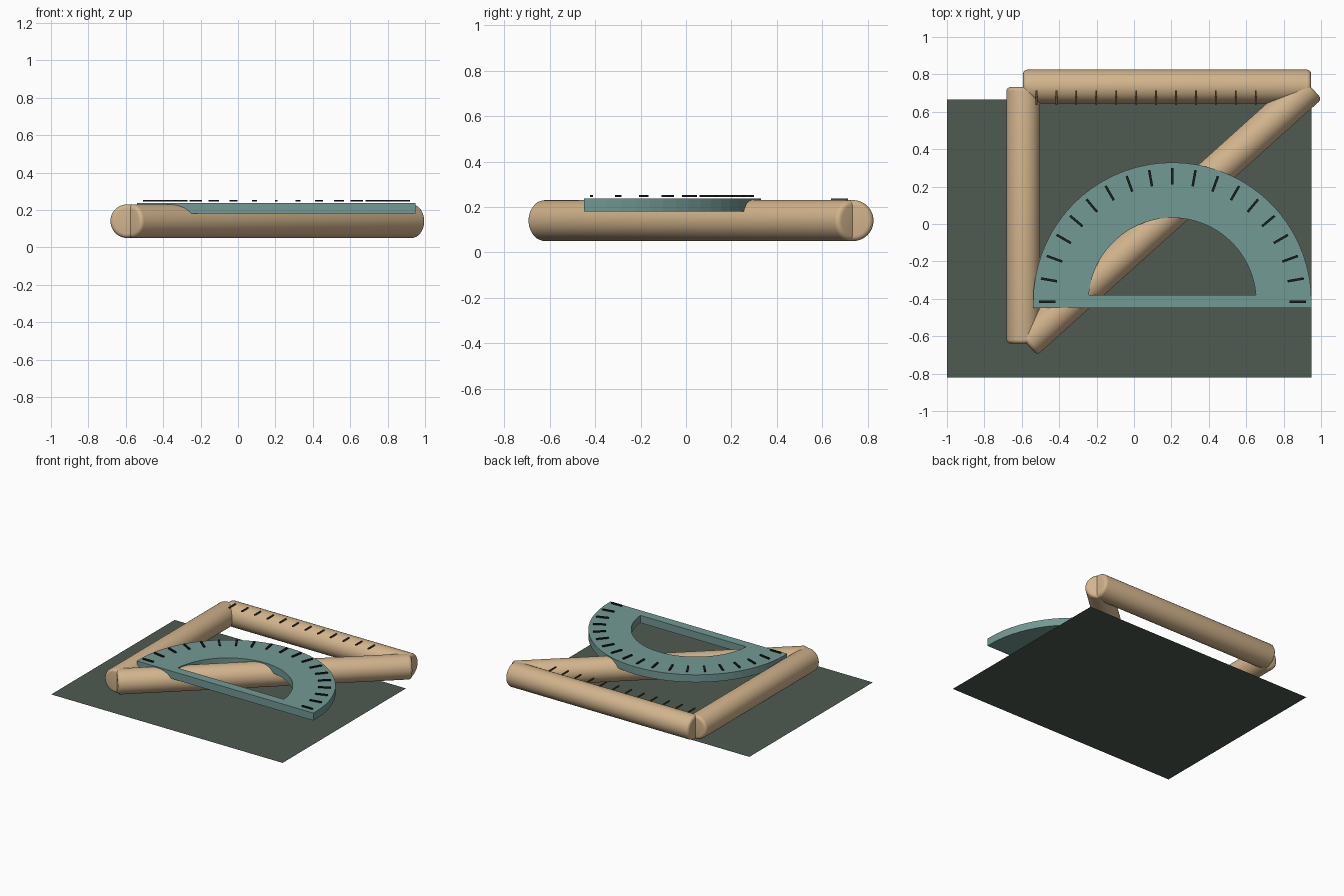
import bpy, bmesh, math
from mathutils import Vector, Matrix

if "Cube" in bpy.data.objects:
    bpy.data.objects.remove(bpy.data.objects["Cube"])


def material(name, rgb):
    m = bpy.data.materials.new(name)
    m.diffuse_color = (*rgb, 1)
    m.use_nodes = True
    m.node_tree.nodes["Principled BSDF"].inputs["Base Color"].default_value = m.diffuse_color
    return m


TAN = material("tan wood", (0.645, 0.456, 0.262))
TEAL = material("muted teal", (0.17, 0.32, 0.295))
GREEN = material("chalkboard green", (0.077, 0.104, 0.082))
BLACK = material("black ink", (0.01, 0.014, 0.014))
BROWN = material("brown ink", (0.09, 0.06, 0.03))


def add_object(name, bm, mat):
    bmesh.ops.recalc_face_normals(bm, faces=bm.faces)
    mesh = bpy.data.meshes.new(name)
    bm.to_mesh(mesh)
    bm.free()
    mesh.materials.append(mat)
    obj = bpy.data.objects.new(name, mesh)
    bpy.context.collection.objects.link(obj)
    return obj


def smooth(obj, degrees):
    bpy.ops.object.select_all(action='DESELECT')
    obj.select_set(True)
    bpy.context.view_layer.objects.active = obj
    bpy.ops.object.shade_smooth_by_angle(angle=math.radians(degrees))


def add_bar(name, start, end, radius=0.09, z=0.14):
    """Round bar with softened ends, lying between two points."""
    a, b = Vector((*start, z)), Vector((*end, z))
    turn = (b - a).to_track_quat('Z', 'Y').to_matrix().to_4x4()
    bm = bmesh.new()
    bmesh.ops.create_cone(bm, cap_ends=True, segments=48, radius1=radius,
                          radius2=radius, depth=(b - a).length,
                          matrix=Matrix.Translation((a + b) / 2) @ turn)
    rims = [e for e in bm.edges if any(len(f.verts) > 4 for f in e.link_faces)]
    bmesh.ops.bevel(bm, geom=rims, offset=0.022, segments=4, profile=0.5, affect='EDGES')
    smooth(add_object(name, bm, TAN), 40)


def add_box(bm, centre, size, angle=0):
    bmesh.ops.create_cube(bm, size=1, matrix=Matrix.Translation(centre)
                          @ Matrix.Rotation(angle, 4, 'Z') @ Matrix.Diagonal((*size, 1)))


# Flat board
bm = bmesh.new()
bm.faces.new([bm.verts.new((x, y, 0)) for x, y in
              ((-1, -0.82), (0.95, -0.82), (0.95, 0.665), (-1, 0.665))])
bm.faces.ensure_lookup_table()
board = add_object("board", bm, GREEN)
if board.data.polygons[0].normal.z < 0:
    board.data.flip_normals()

# Triangle of round bars
add_bar("left_bar", (-0.592, -0.64), (-0.592, 0.732))
add_bar("ruler_bar", (-0.593, 0.735), (0.947, 0.735))
add_bar("diagonal_bar", (-0.578, -0.635), (0.944, 0.735))

# Ruler marks along the inner side of the back bar
bm = bmesh.new()
for i in range(12):
    add_box(bm, (-0.521 + 0.1065 * i, 0.675, 0.232), (0.009, 0.075, 0.009))
add_object("ruler_marks", bm, BROWN)

# Protractor: half ring joined to a straight base, as one extruded outline
CX, CY, OUTER, INNER, STEPS = 0.205, -0.415, 0.744, 0.448, 36
LOW, HIGH, BASE, LEDGE = 0.18, 0.237, -0.448, -0.38


def arc(radius, y_start):
    first = math.asin((y_start - CY) / radius)
    span = math.pi - 2 * first
    return [(CX + radius * math.cos(first + span * i / STEPS),
             CY + radius * math.sin(first + span * i / STEPS)) for i in range(STEPS + 1)]


bm = bmesh.new()
outer = [bm.verts.new((x, y, LOW)) for x, y in arc(OUTER, CY)]
inner = [bm.verts.new((x, y, LOW)) for x, y in arc(INNER, LEDGE)]
right = bm.verts.new((CX + OUTER, BASE, LOW))
left = bm.verts.new((CX - OUTER, BASE, LOW))
for i in range(STEPS):
    bm.faces.new((outer[i], outer[i + 1], inner[i + 1], inner[i]))
bm.faces.new((right, outer[0], inner[0], inner[-1], outer[-1], left))
grown = bmesh.ops.extrude_face_region(bm, geom=bm.faces[:], use_keep_orig=True)
bmesh.ops.translate(bm, vec=(0, 0, HIGH - LOW),
                    verts=[g for g in grown["geom"] if isinstance(g, bmesh.types.BMVert)])
add_object("protractor", bm, TEAL)

# Degree marks every ten degrees, just above the protractor
bm = bmesh.new()
for i in range(19):
    a = math.radians(10 * i)
    add_box(bm, (CX + 0.67 * math.cos(a), CY + 0.67 * math.sin(a), 0.249),
            (0.088, 0.013, 0.009), a)
add_object("degree_marks", bm, BLACK)
